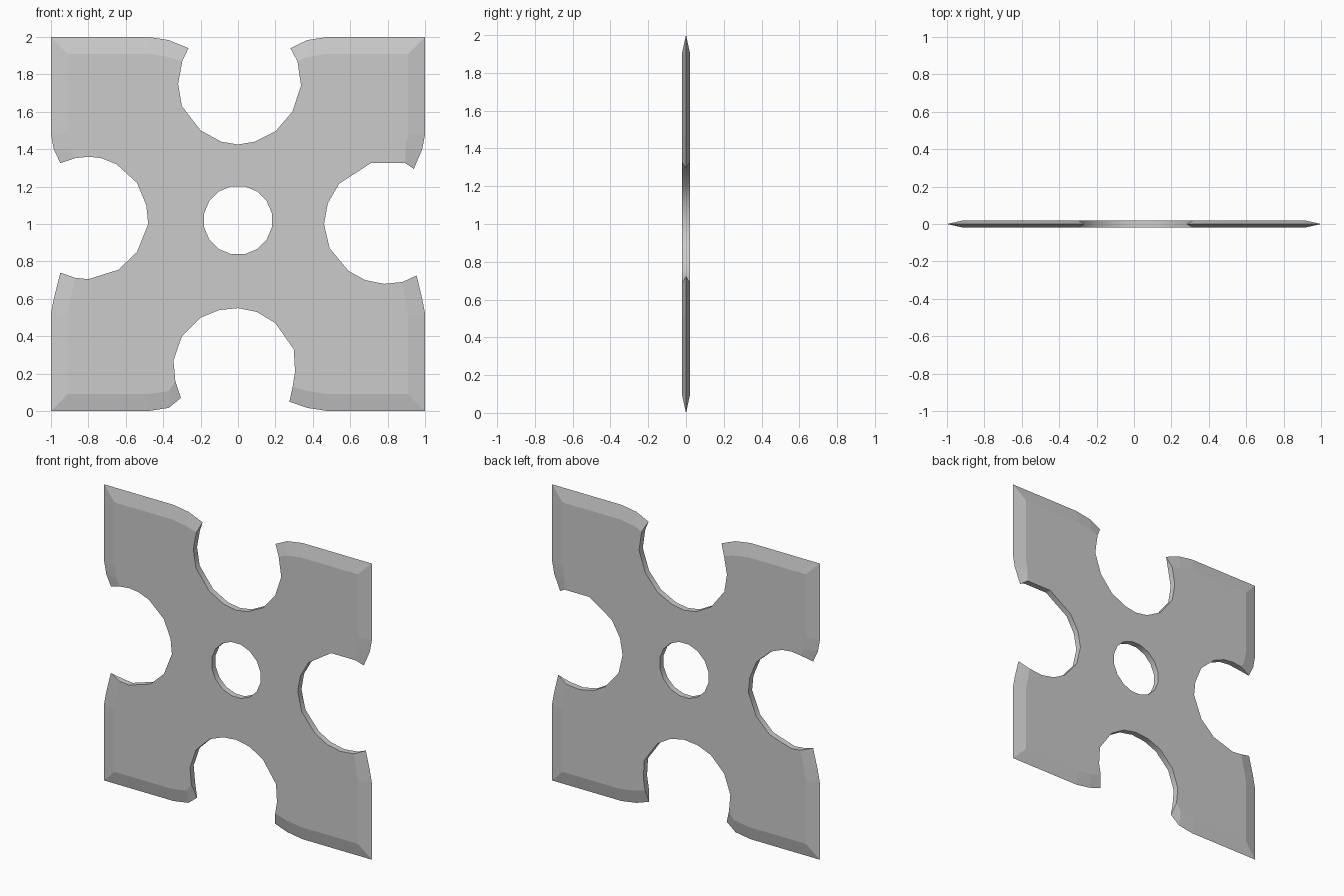
import bpy, bmesh, math

if "Cube" in bpy.data.objects:
    bpy.data.objects.remove(bpy.data.objects["Cube"])

T = 0.02          # half thickness of the plate
BX, BZ = 0.09, 0.09   # width of the sharpened bevel

# Notches, clockwise, each listed from tip to tip
top = [(-.265, 1.94), (-.298, 1.87), (-.32, 1.75), (-.3, 1.63), (-.2, 1.5), (-.09, 1.44), (0, 1.425),
       (.09, 1.44), (.2, 1.495), (.29, 1.6), (.337, 1.74), (.318, 1.87), (.28, 1.94)]
right = [(.94, 1.295), (.895, 1.325), (.71, 1.325), (.54, 1.215), (.48, 1.11), (.46, 1.0), (.49, .87),
         (.59, .75), (.68, .7), (.78, .68), (.88, .69), (.955, .725)]
bottom = [(.275, .05), (.292, .13), (.305, .21), (.298, .33), (.2, .47), (.1, .53), (0, .55), (-.1, .54),
          (-.2, .5), (-.3, .4), (-.345, .27), (-.335, .16), (-.305, .07)]
left = [(-.95, .74), (-.87, .712), (-.8, .705), (-.64, .755), (-.54, .85), (-.48, 1.0), (-.49, 1.1),
        (-.54, 1.22), (-.65, 1.32), (-.73, 1.352), (-.8, 1.36), (-.87, 1.352), (-.95, 1.325)]

bm = bmesh.new()


def pair(x, z):
    return bm.verts.new((x, -T, z)), bm.verts.new((x, T, z))


def blade(sx, sz):
    """Columns (front, back, rim) for one sharpened corner."""
    pts = [(.985, .4, BX, 0), (1, .48, BX, 0), (1, 1, BX, BZ), (.48, 1, 0, BZ), (.37, .983, 0, BZ)]
    if sx * sz > 0:
        pts.reverse()
    return [(*pair(sx * (x - dx), 1 + sz * (z - dz)), bm.verts.new((sx * x, 0, 1 + sz * z)))
            for x, z, dx, dz in pts]


def notch(pts):
    """Columns for a straight-walled notch ending in two pointed tips."""
    walls = [pair(*p) for p in pts[1:-1]]
    tips = [bm.verts.new((p[0], 0, p[1])) for p in (pts[0], pts[-1])]
    return ([(*walls[0], tips[0])] + [(*w, None) for w in walls] + [(*walls[-1], tips[1])])


cols = (blade(-1, 1) + notch(top) + blade(1, 1) + notch(right)
        + blade(1, -1) + notch(bottom) + blade(-1, -1) + notch(left))

# Bevels and notch walls
for a, b in zip(cols, cols[1:] + cols[:1]):
    if a[2] and b[2]:
        bm.faces.new((a[0], b[0], b[2], a[2]))
        bm.faces.new((a[2], b[2], b[1], a[1]))
    elif a[2] or b[2]:
        bm.faces.new((a[0], a[1], a[2] or b[2]))
    else:
        bm.faces.new((a[0], b[0], b[1], a[1]))

# Centre hole wall
N = 16
hole = [pair(.185 * math.cos((i + .5) * math.tau / N), 1.02 + .185 * math.sin((i + .5) * math.tau / N))
        for i in range(N)]
for a, b in zip(hole, hole[1:] + hole[:1]):
    bm.faces.new((a[0], b[0], b[1], a[1]))

# Flat front and back with the hole left open
for side in (0, 1):
    edges = set()
    for ring in (cols, hole):
        for a, b in zip(ring, ring[1:] + ring[:1]):
            if a[side] is not b[side]:
                edges.add(bm.edges.get((a[side], b[side])))
    bmesh.ops.triangle_fill(bm, use_beauty=True, use_dissolve=False, edges=list(edges))

bmesh.ops.recalc_face_normals(bm, faces=bm.faces)
mesh = bpy.data.meshes.new("throwing_plate")
bm.to_mesh(mesh)
bm.free()
plate = bpy.data.objects.new("throwing_plate", mesh)
bpy.context.collection.objects.link(plate)
bpy.context.view_layer.objects.active = plate
plate.select_set(True)
bpy.ops.object.shade_smooth_by_angle(angle=math.radians(30))
# keep the flat faces and bevels crisp
for p in mesh.polygons:
    if abs(p.normal.y) > .9:
        p.use_smooth = False
